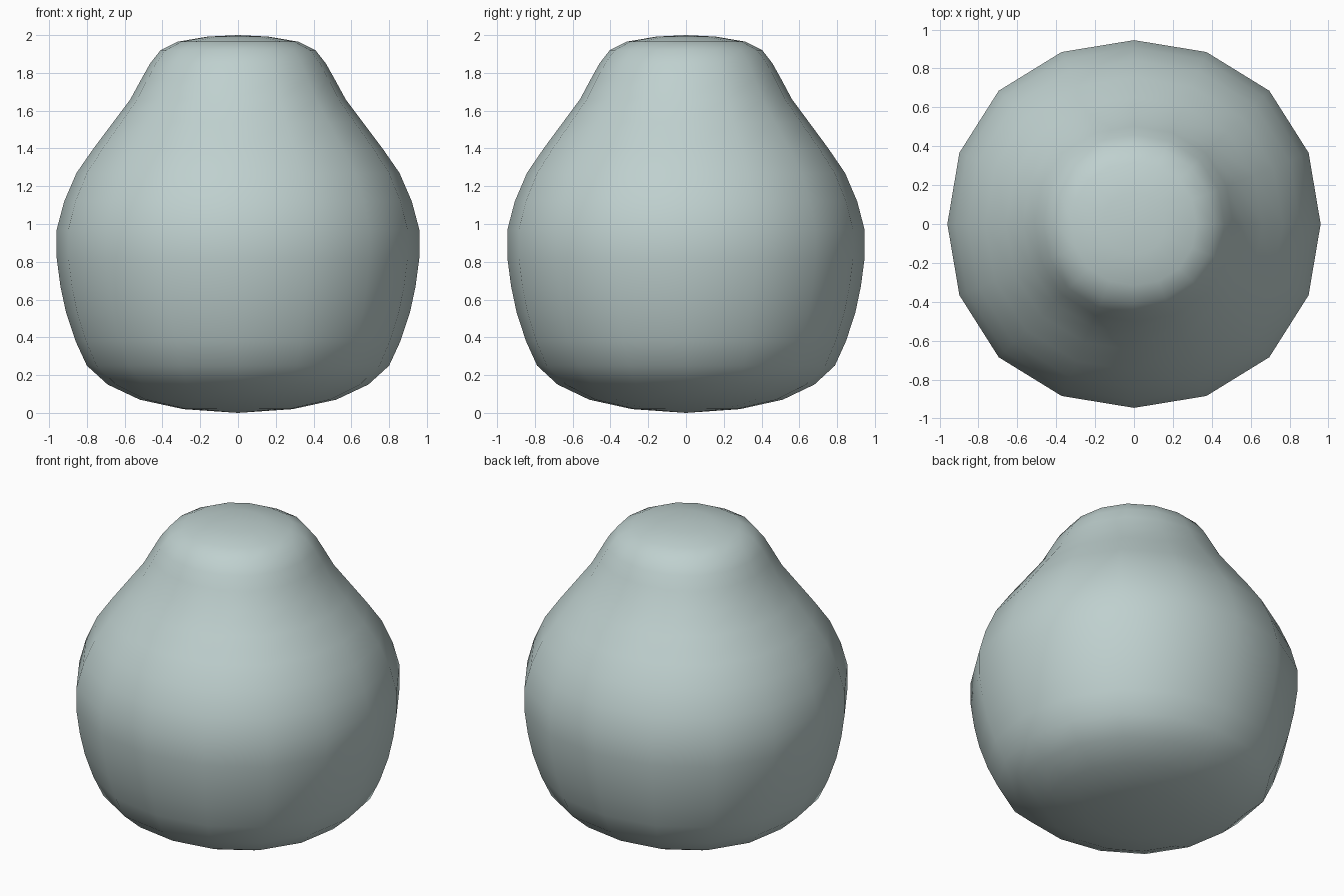
import bpy
import bmesh
from math import cos, sin, pi

cube = bpy.data.objects.get("Cube")
if cube:
    bpy.data.objects.remove(cube)

SIDES = 16
DEPTH = 0.985    # slightly narrower front to back
BULGE = 0.025    # diagonals swell a little

# Radius and height from the base up to the crown
PROFILE = [(0.29, 0.02), (0.52, 0.07), (0.69, 0.15), (0.8, 0.25),
           (0.86, 0.38), (0.91, 0.53), (0.94, 0.67), (0.96, 0.82),
           (0.96, 0.97), (0.92, 1.12), (0.855, 1.27), (0.765, 1.4),
           (0.66, 1.54), (0.57, 1.66), (0.51, 1.77), (0.465, 1.85),
           (0.41, 1.92), (0.32, 1.965), (0.16, 1.992)]

# Single pale material
mat = bpy.data.materials.new("pale grey green")
mat.use_nodes = True
colour = (0.52, 0.63, 0.62, 1)
mat.diffuse_color = colour
mat.node_tree.nodes["Principled BSDF"].inputs["Base Color"].default_value = colour


def ring(bm, radius, height):
    verts = []
    for i in range(SIDES):
        a = 2 * pi * i / SIDES
        r = radius * (1 + BULGE * sin(2 * a) ** 2)
        verts.append(bm.verts.new((r * cos(a), r * sin(a) * DEPTH, height)))
    return verts


# Pear-shaped body: stacked rings closed by a pole at each end
bm = bmesh.new()
rings = [ring(bm, r, z) for r, z in PROFILE]
base = bm.verts.new((0, 0, 0))
crown = bm.verts.new((0, 0, 2))
for i in range(SIDES):
    j = (i + 1) % SIDES
    for low, high in zip(rings, rings[1:]):
        bm.faces.new((low[i], low[j], high[j], high[i]))
    bm.faces.new((base, rings[0][j], rings[0][i]))
    bm.faces.new((crown, rings[-1][i], rings[-1][j]))
for face in bm.faces:
    face.smooth = True

mesh = bpy.data.meshes.new("pear_body")
bm.to_mesh(mesh)
bm.free()
mesh.materials.append(mat)
body = bpy.data.objects.new("pear_body", mesh)
bpy.context.collection.objects.link(body)
